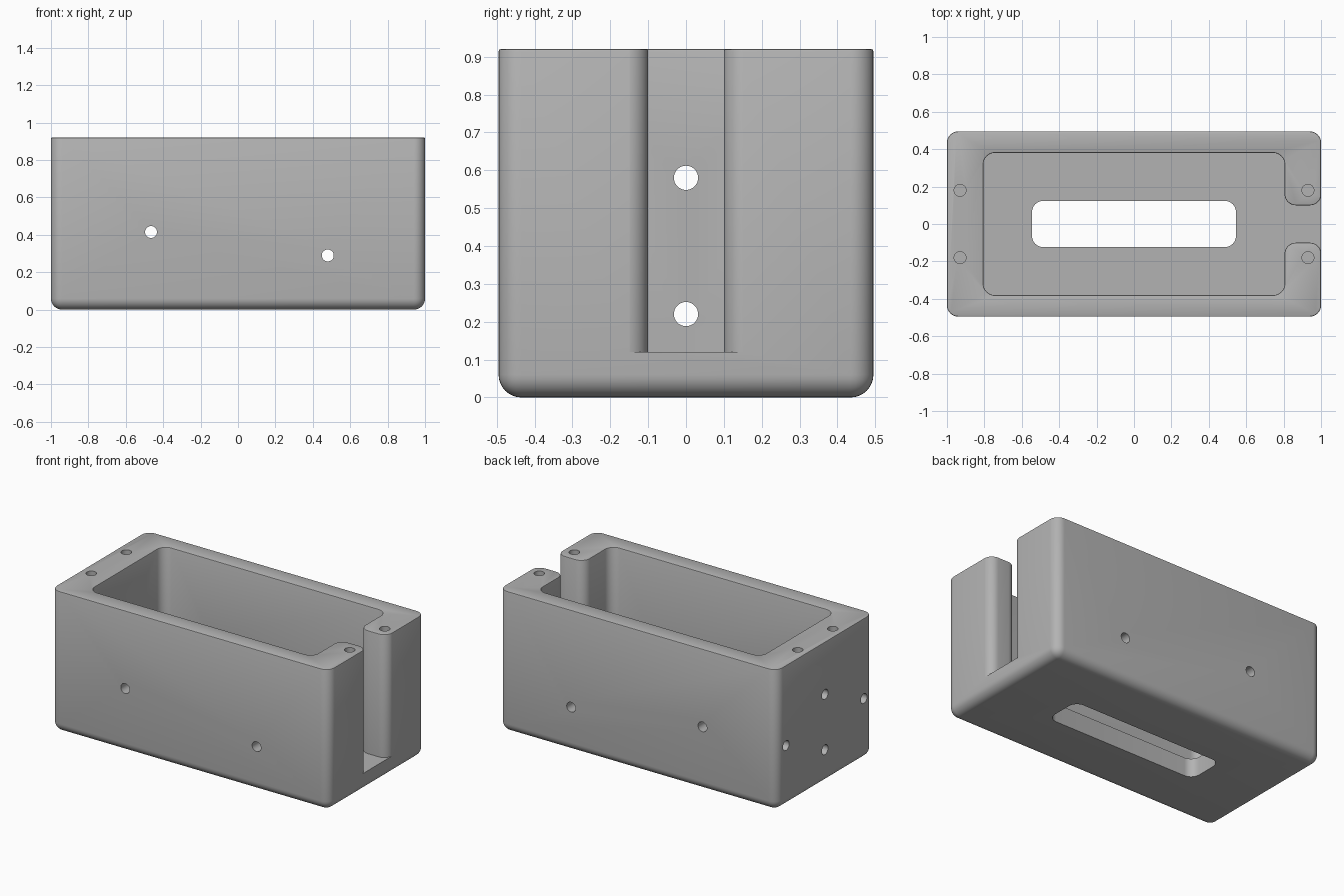
import bpy, bmesh, math
from mathutils import Vector, Matrix

cube = bpy.data.objects.get("Cube")
if cube:
    bpy.data.objects.remove(cube, do_unlink=True)

HX, HY, TOP = 1.0, 0.495, 0.92   # outer half sizes and height
R = 0.06                         # common corner radius
FLOOR = 0.12                     # floor thickness

grey = bpy.data.materials.new("plain grey")
grey.use_nodes = True
colour = (0.45, 0.45, 0.45, 1)
grey.diffuse_color = colour
grey.node_tree.nodes["Principled BSDF"].inputs["Base Color"].default_value = colour


def make_object(name, bm):
    bmesh.ops.recalc_face_normals(bm, faces=bm.faces)
    mesh = bpy.data.meshes.new(name)
    bm.to_mesh(mesh)
    bm.free()
    obj = bpy.data.objects.new(name, mesh)
    obj.data.materials.append(grey)
    bpy.context.collection.objects.link(obj)
    return obj


def rounded(corners, steps=8):
    """Fillet a 2D outline given as (x, y, radius) right-angled corners."""
    out = []
    for i, (x, y, r) in enumerate(corners):
        p = Vector((x, y))
        if r == 0:
            out.append(p)
            continue
        a = (Vector(corners[i - 1][:2]) - p).normalized() * r
        b = (Vector(corners[(i + 1) % len(corners)][:2]) - p).normalized() * r
        for k in range(steps + 1):
            t = math.pi / 2 * k / steps
            out.append(p + a * (1 - math.sin(t)) + b * (1 - math.cos(t)))
    return out


def prism(name, outline, z0, z1):
    bm = bmesh.new()
    face = bm.faces.new([bm.verts.new((p.x, p.y, z0)) for p in outline])
    ext = bmesh.ops.extrude_face_region(bm, geom=[face])["geom"]
    bmesh.ops.translate(bm, vec=(0, 0, z1 - z0),
                        verts=[v for v in ext if isinstance(v, bmesh.types.BMVert)])
    return make_object(name, bm)


def drill(name, start, end, radius):
    start, end = Vector(start), Vector(end)
    axis = end - start
    turn = Vector((0, 0, 1)).rotation_difference(axis).to_matrix().to_4x4()
    bm = bmesh.new()
    bmesh.ops.create_cone(bm, cap_ends=True, segments=32, radius1=radius, radius2=radius,
                          depth=axis.length,
                          matrix=Matrix.Translation((start + end) / 2) @ turn)
    return make_object(name, bm)


def cut(obj, tool):
    mod = obj.modifiers.new(tool.name, 'BOOLEAN')
    mod.operation, mod.solver, mod.object = 'DIFFERENCE', 'EXACT', tool
    bpy.context.view_layer.objects.active = obj
    bpy.ops.object.modifier_apply(modifier=mod.name)
    bpy.data.objects.remove(tool, do_unlink=True)


# Outer block, rounded on every edge but the top rim
bm = bmesh.new()
bmesh.ops.create_cube(bm, size=1)
for v in bm.verts:
    v.co = Vector((v.co.x * 2 * HX, v.co.y * 2 * HY, (v.co.z + 0.5) * TOP))
edges = [e for e in bm.edges if min(v.co.z for v in e.verts) < TOP / 2]
bmesh.ops.bevel(bm, geom=edges, offset=R, segments=8, profile=0.5, affect='EDGES')
box = make_object("enclosure_box", bm)

# Main cavity with the side slot, whose lips are rounded
CX, CY, SY, OUT = 0.805, 0.38, 0.1, HX + 0.001
half = [(CX, -CY, R), (CX, -SY, R), (OUT, -SY, R), (OUT, -SY - R, 0), (HX + 0.1, -SY - R, 0)]
outline = [(-CX, -CY, R)] + half + [(x, -y, r) for x, y, r in reversed(half)] + [(-CX, CY, R)]
cut(box, prism("cavity_cutter", rounded(outline), FLOOR, TOP + 0.1))

# Long opening through the floor
WX, WY = 0.545, 0.124
window = [(-WX, -WY, R), (WX, -WY, R), (WX, WY, R), (-WX, WY, R)]
cut(box, prism("floor_opening_cutter", rounded(window), -0.1, FLOOR + 0.1))

# Fine softened top rim
bm = bmesh.new()
bm.from_mesh(box.data)
bm.normal_update()
rim = [e for e in bm.edges if len(e.link_faces) == 2
       and all(v.co.z > TOP - 0.001 for v in e.verts)
       and e.calc_face_angle(0) > 1]
bmesh.ops.bevel(bm, geom=rim, offset=0.006, segments=2, profile=0.5, affect='EDGES')
bm.to_mesh(box.data)
bm.free()

# Blind screw holes in the top rim
for x in (-0.93, 0.93):
    for y in (-0.18, 0.18):
        cut(box, drill("screw_hole", (x, y, TOP - 0.2), (x, y, TOP + 0.1), 0.032))

# Holes through the front and back walls
for x, z in ((-0.465, 0.415), (0.48, 0.29)):
    cut(box, drill("side_hole", (x, -0.6, z), (x, 0.6, z), 0.032))

# Four holes in the end wall
for y, z in ((0, 0.22), (0, 0.58), (-0.4, 0.4), (0.4, 0.4)):
    cut(box, drill("end_hole", (-1.1, y, z), (-0.75 if y == 0 else -0.81, y, z), 0.032))

bpy.ops.object.select_all(action='DESELECT')
box.select_set(True)
bpy.context.view_layer.objects.active = box
bpy.ops.object.shade_smooth_by_angle(angle=math.radians(35))
